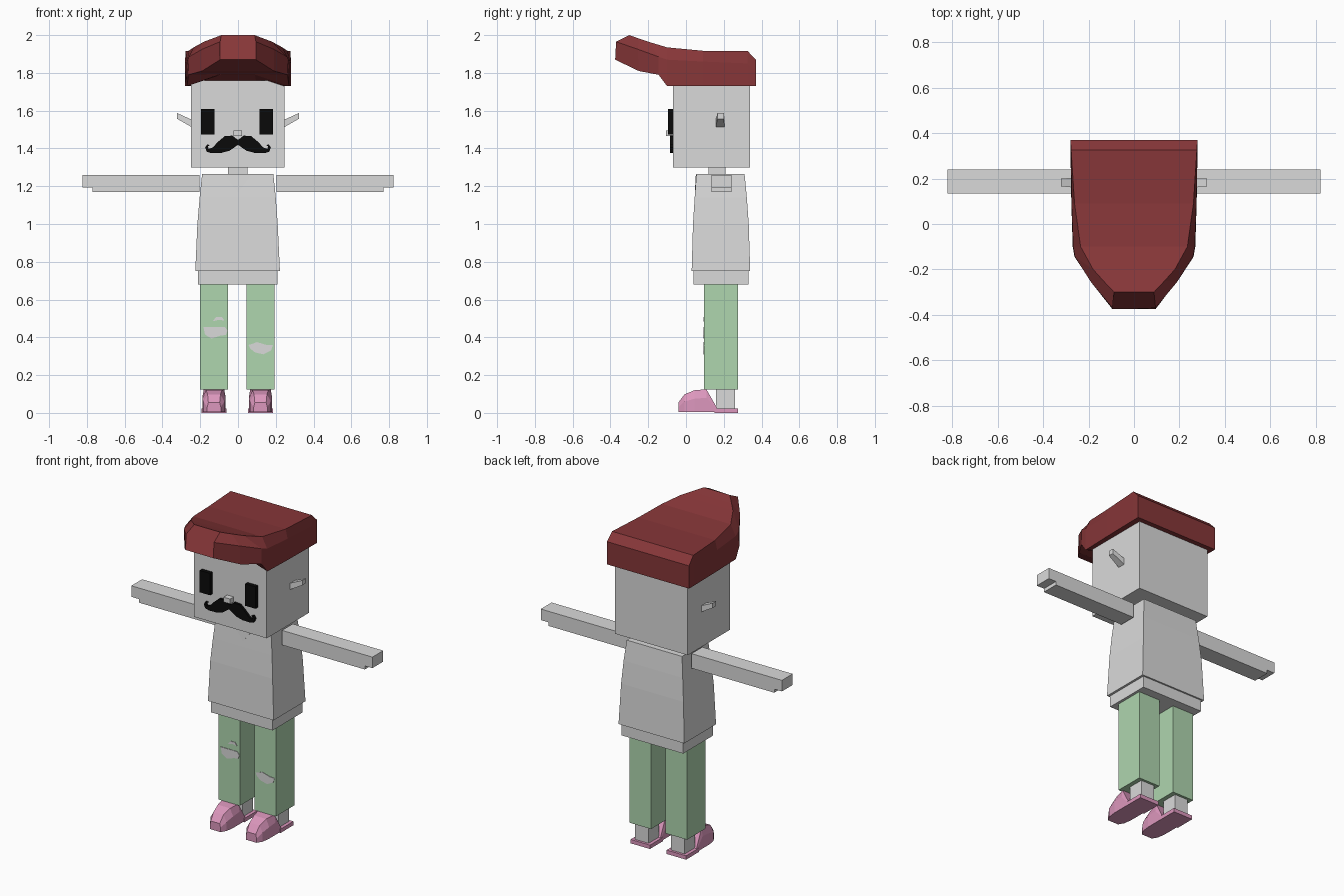
import bpy
import bmesh

default_cube = bpy.data.objects.get("Cube")
if default_cube:
    bpy.data.objects.remove(default_cube, do_unlink=True)


def make_material(name, red, green, blue):
    material = bpy.data.materials.new(name)
    material.use_nodes = True
    colour = (red, green, blue, 1)
    material.diffuse_color = colour
    shader = next(node for node in material.node_tree.nodes if node.type == "BSDF_PRINCIPLED")
    shader.inputs["Base Color"].default_value = colour
    return material


pale_grey = make_material("pale grey", .7, .7, .7)
hair_red = make_material("dark red", .24, .037, .04)
trouser_green = make_material("soft green", .43, .67, .43)
shoe_pink = make_material("pink", .72, .31, .51)
face_black = make_material("black", .003, .003, .003)


def loft(name, rings, material):
    """Skin a list of equal-length closed rings and cap both ends."""
    bm = bmesh.new()
    loops = [[bm.verts.new(point) for point in ring] for ring in rings]
    count = len(loops[0])
    for first, second in zip(loops, loops[1:]):
        for i in range(count):
            j = (i + 1) % count
            bm.faces.new((first[i], first[j], second[j], second[i]))
    bm.faces.new(loops[0])
    bm.faces.new(loops[-1])
    bmesh.ops.recalc_face_normals(bm, faces=bm.faces)
    mesh = bpy.data.meshes.new(name)
    bm.to_mesh(mesh)
    bm.free()
    mesh.materials.append(material)
    part = bpy.data.objects.new(name, mesh)
    bpy.context.collection.objects.link(part)
    return part


def rectangle(x_low, x_high, y_low, y_high, z):
    return [(x_low, y_low, z), (x_high, y_low, z), (x_high, y_high, z), (x_low, y_high, z)]


def box(name, x_range, y_range, z_range, material):
    return loft(name, [rectangle(*x_range, *y_range, z) for z in z_range], material)


def plate(name, outline, front, back, material):
    """Front-facing flat shape given by (x, z) points."""
    return loft(name, [[(x, y, z) for x, z in outline] for y in (front, back)], material)


def symmetric_ring(half, centre=0):
    """Mirror one side of a cross-section about a vertical plane."""
    right = [(centre + x, y, z) for x, y, z in half]
    left = [(centre - x, y, z) for x, y, z in reversed(half)]
    return right + left


# Head, neck and nose
box("head", (-.25, .245), (-.07, .34), (1.3, 1.76), pale_grey)
box("neck", (-.053, .05), (.12, .21), (1.24, 1.32), pale_grey)
box("nose", (-.025, .02), (-.105, -.06), (1.465, 1.495), pale_grey)

# Swept hair: inner underside, lower rim, side edge and top edge per section
hair_sections = [
    [(.1, .37, 1.73), (.28, .37, 1.73), (.28, .37, 1.8), (.28, .37, 1.87)],
    [(.1, .325, 1.73), (.28, .325, 1.73), (.28, .325, 1.85), (.277, .325, 1.917)],
    [(.1, .09, 1.73), (.276, .09, 1.73), (.275, .09, 1.86), (.262, .09, 1.917)],
    [(.09, -.1, 1.79), (.27, -.1, 1.73), (.268, -.1, 1.87), (.235, -.1, 1.935)],
    [(.09, -.14, 1.795), (.262, -.145, 1.79), (.26, -.145, 1.885), (.18, -.2, 1.965)],
    [(.08, -.25, 1.81), (.19, -.25, 1.81), (.19, -.255, 1.925), (.135, -.25, 1.982)],
    [(.04, -.375, 1.87), (.095, -.375, 1.87), (.095, -.37, 1.965), (.088, -.3, 2)],
]
loft("hair", [symmetric_ring(half) for half in hair_sections], hair_red)

# Eyes and curled moustache
box("right_eye", (-.195, -.125), (-.094, -.065), (1.475, 1.61), face_black)
box("left_eye", (.115, .185), (-.094, -.065), (1.475, 1.61), face_black)
curl = [
    (.003, 1.447), (.03, 1.468), (.07, 1.465), (.1, 1.44), (.135, 1.405),
    (.155, 1.398), (.16, 1.41), (.15, 1.418), (.163, 1.422), (.174, 1.405),
    (.165, 1.382), (.14, 1.375), (.09, 1.376), (.045, 1.388), (.003, 1.417),
]
moustache = curl + [(-x, z) for x, z in reversed(curl)]
plate("moustache", moustache, -.085, -.065, face_black)

# Torso, open collar and waistband
loft("shirt", [
    rectangle(-.226, .222, .03, .34, .75),
    rectangle(-.215, .21, .037, .332, 1),
    rectangle(-.203, .2, .046, .322, 1.14),
    rectangle(-.19, .187, .055, .31, 1.265),
], pale_grey)
loft("collar", [
    [(-.07, y, 1.262), (.07, y, 1.262), (0, y - .005, 1.17)] for y in (.052, .06)
], pale_grey)
box("waistband", (-.212, .208), (.04, .33), (.68, .76), pale_grey)

# Limbs and ears, built once per side
for label, side in (("right", -1), ("left", 1)):
    # Arm with a stepped end
    arm = [(.205, 1.17), (.77, 1.17), (.77, 1.192), (.822, 1.192), (.822, 1.26), (.205, 1.26)]
    plate(label + "_arm", [(side * x, z) for x, z in arm], .135, .24, pale_grey)

    # Tapered ear
    loft(label + "_ear", [
        [(side * x, y, z) for y, z in ((front, low), (back, low), (back, high), (front, high))]
        for x, front, back, low, high in (
            (.24, .158, .205, 1.51, 1.55), (.322, .166, .2, 1.557, 1.587))
    ], pale_grey)

    # Trouser leg and ankle
    centre = side * .123 - .004
    box(label + "_leg", (centre - .073, centre + .073), (.095, .275), (.125, .69), trouser_green)
    box(label + "_ankle", (centre - .046, centre + .046), (.16, .26), (.02, .13), pale_grey)

    # Shoe upper: lower width, shoulder and narrow top along the foot
    shoe_rings = []
    for y, width, top_width, shoulder, top in (
        (-.04, .036, .03, .03, .055), (-.008, .055, .034, .06, .098),
        (.045, .062, .042, .075, .12), (.108, .062, .054, .08, .125),
        (.165, .062, .06, .015, .025),
    ):
        half = [(width, y, .004), (width, y, shoulder), (top_width, y, top)]
        shoe_rings.append(symmetric_ring(half, centre))
    loft(label + "_shoe", shoe_rings, shoe_pink)
    box(label + "_heel", (centre - .066, centre + .066), (.15, .275), (0, .024), shoe_pink)

# Torn patches on the trousers
patches = {
    "right_knee_tear": [(-.183, .455), (-.07, .455), (-.055, .435), (-.065, .412),
                        (-.09, .41), (-.14, .393), (-.175, .415)],
    "right_small_tear": [(-.135, .485), (-.115, .508), (-.085, .508), (-.072, .488),
                         (-.1, .493)],
    "left_knee_tear": [(.055, .36), (.075, .365), (.1, .375), (.15, .36), (.185, .358),
                       (.175, .33), (.135, .31), (.09, .32), (.065, .34)],
}
for name, outline in patches.items():
    plate(name, outline, .092, .098, pale_grey)
